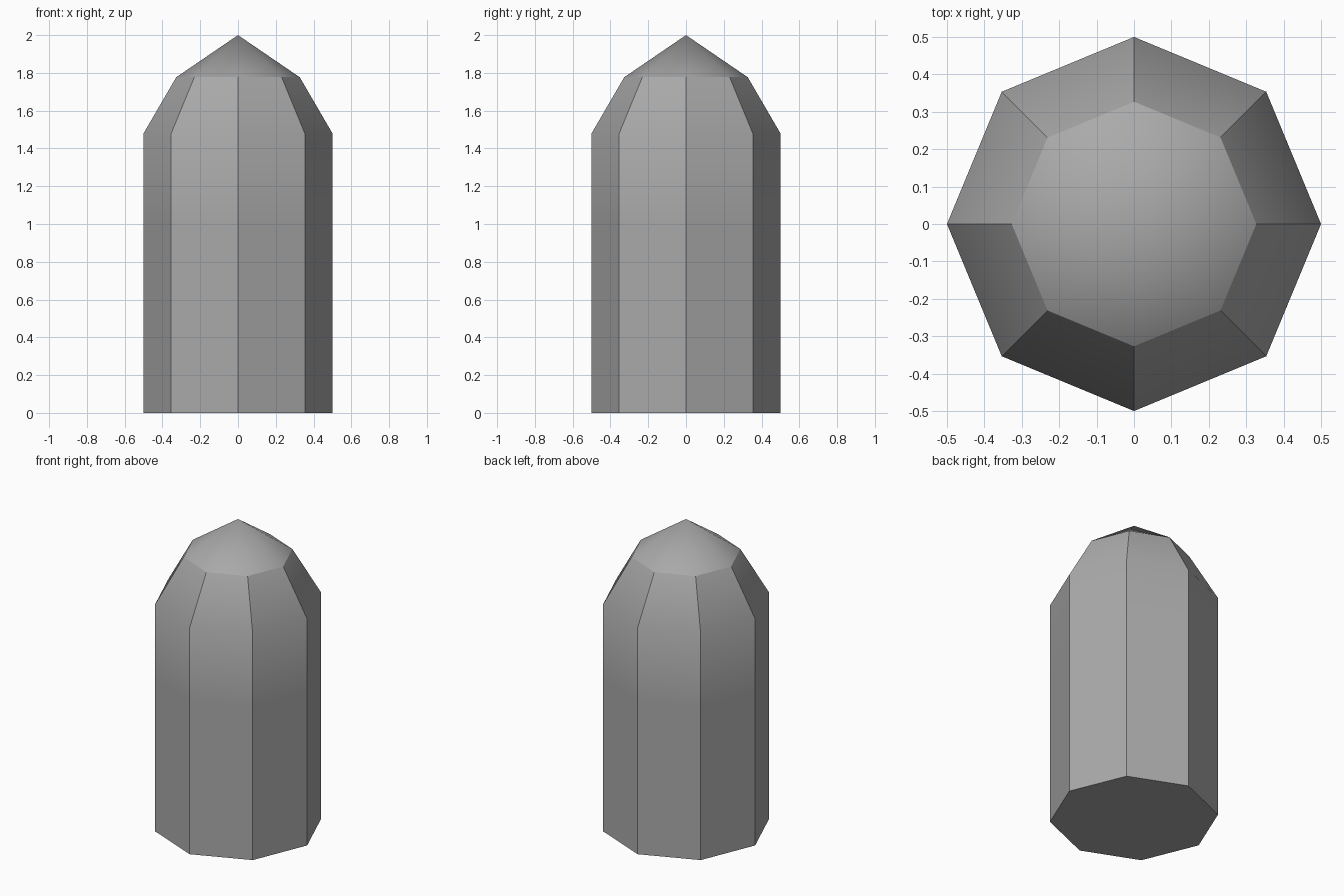
import bpy
import bmesh
from math import cos, sin, tau

cube = bpy.data.objects.get("Cube")
if cube:
    bpy.data.objects.remove(cube, do_unlink=True)

SIDES = 8
# Radius and height of each ring, from the base to the rim of the cap
RINGS = [(0.5, 0.0), (0.5, 1.0), (0.5, 1.48), (0.327, 1.777)]
TIP = 2.0

# Plain grey material
grey = bpy.data.materials.new("stone_grey")
grey.use_nodes = True
colour = (0.4, 0.4, 0.4, 1.0)
grey.diffuse_color = colour
grey.node_tree.nodes["Principled BSDF"].inputs["Base Color"].default_value = colour

bm = bmesh.new()


def ring(radius, height):
    angles = [tau * i / SIDES for i in range(SIDES)]
    return [bm.verts.new((radius * cos(a), radius * sin(a), height)) for a in angles]


# Flat base and eight-sided body with a chamfered shoulder
rings = [ring(r, z) for r, z in RINGS]
bm.faces.new(reversed(rings[0]))
for low, high in zip(rings, rings[1:]):
    for i in range(SIDES):
        j = (i + 1) % SIDES
        bm.faces.new((low[i], low[j], high[j], high[i]))

# Pointed cap
tip = bm.verts.new((0, 0, TIP))
rim = rings[-1]
for i in range(SIDES):
    bm.faces.new((rim[i], rim[(i + 1) % SIDES], tip))

# Smooth panels and cap; keep corners, base edge and rim sharp
for face in bm.faces:
    face.smooth = True
for edge in bm.edges:
    a, b = (v.co.z for v in edge.verts)
    level = abs(a - b) < 1e-4
    if level:
        edge.smooth = not (a < 0.01 or a > 1.7)
    else:
        edge.smooth = tip in edge.verts

mesh = bpy.data.meshes.new("pointed_post")
bm.to_mesh(mesh)
bm.free()
mesh.materials.append(grey)
post = bpy.data.objects.new("pointed_post", mesh)
bpy.context.scene.collection.objects.link(post)
